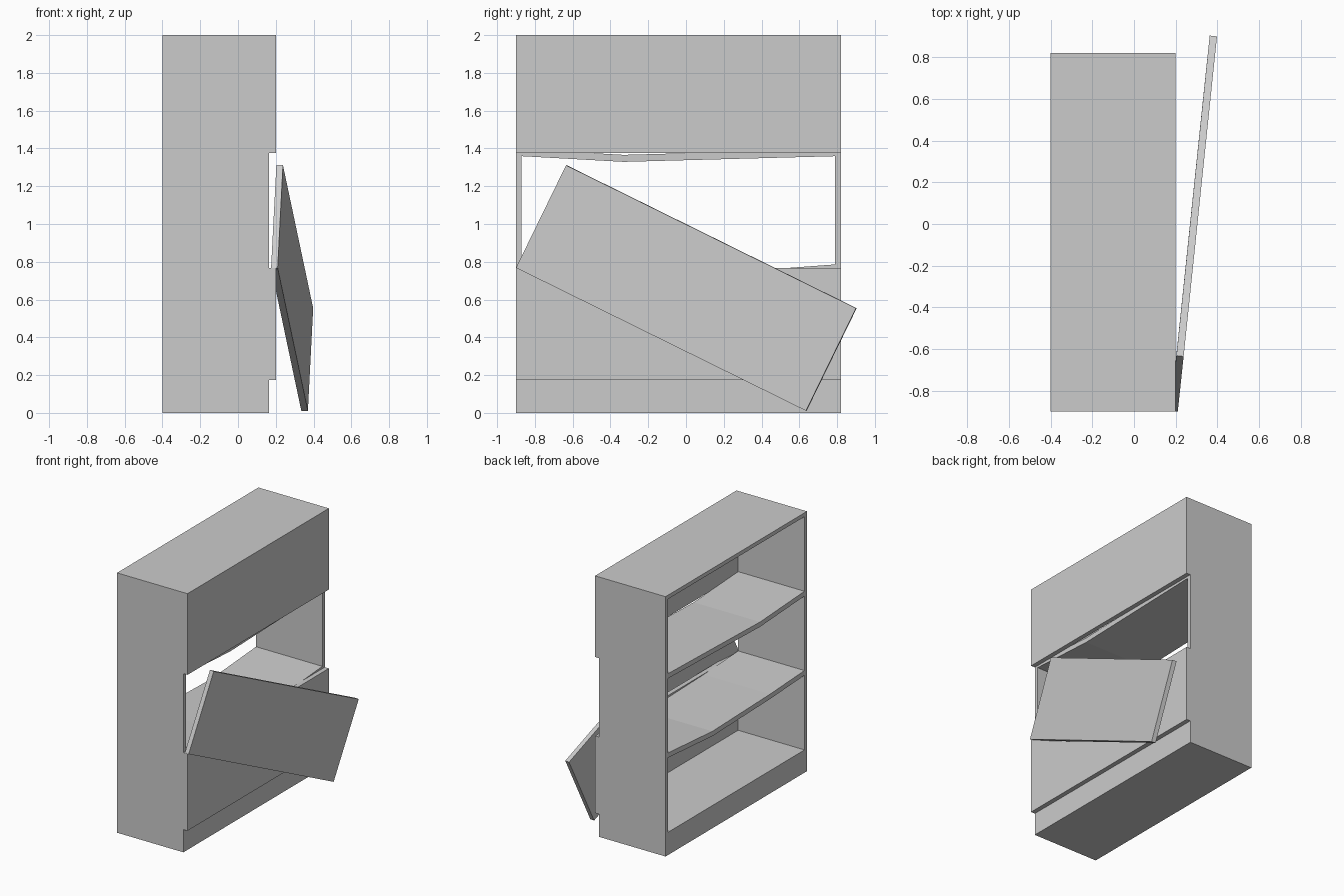
import bpy
import bmesh
from mathutils import Vector

cube = bpy.data.objects.get("Cube")
if cube:
    bpy.data.objects.remove(cube, do_unlink=True)

grey = bpy.data.materials.new("plain_grey")
grey.use_nodes = True
COLOUR = (0.6, 0.6, 0.6, 1)
grey.diffuse_color = COLOUR
grey.node_tree.nodes["Principled BSDF"].inputs["Base Color"].default_value = COLOUR


def prism(name, profile, offset):
    """Extrude a closed 3D profile along an offset."""
    bm = bmesh.new()
    face = bm.faces.new([bm.verts.new(p) for p in profile])
    result = bmesh.ops.extrude_face_region(bm, geom=[face], use_keep_orig=True)
    moved = [g for g in result["geom"] if isinstance(g, bmesh.types.BMVert)]
    bmesh.ops.translate(bm, verts=moved, vec=offset)
    bmesh.ops.recalc_face_normals(bm, faces=bm.faces)
    mesh = bpy.data.meshes.new(name)
    bm.to_mesh(mesh)
    bm.free()
    mesh.materials.append(grey)
    obj = bpy.data.objects.new(name, mesh)
    bpy.context.collection.objects.link(obj)
    return obj


def board(name, x, y, z):
    """Axis-aligned board from its three ranges."""
    profile = [(x[0], y[0], z[0]), (x[0], y[1], z[0]),
               (x[0], y[1], z[1]), (x[0], y[0], z[1])]
    return prism(name, profile, Vector((x[1] - x[0], 0, 0)))


FRONT, REAR, OUTER = -0.4, 0.165, 0.2
Y0, Y1 = -0.9, 0.82
WALL, SHELF = 0.03, 0.037
DEPTH = (FRONT, REAR)
INNER = (Y0 + WALL, Y1 - WALL)

# Carcass
board("side_wall_near", DEPTH, (Y0, INNER[0]), (0, 2))
board("side_wall_far", DEPTH, (INNER[1], Y1), (0, 2))
board("top_board", DEPTH, INNER, (2 - WALL, 2))
board("plinth", DEPTH, INNER, (0, 0.175))

# Back panels still attached
board("upper_back_panel", (REAR, OUTER), (Y0, Y1), (1.375, 2))
board("lower_back_panel", (REAR, OUTER), (Y0, Y1), (0.175, 0.768))


# Sagging shelves, each described by its top edge
def shelf(name, top):
    profile = [(FRONT, y, z) for y, z in top]
    profile += [(FRONT, y, z - SHELF) for y, z in reversed(top)]
    prism(name, profile, Vector((REAR - FRONT, 0, 0)))


shelf("upper_shelf", [(INNER[0], 1.396), (-0.33, 1.366), (INNER[1], 1.396)])
shelf("lower_shelf", [(INNER[0], 0.786), (-0.45, 0.764),
                      (0.25, 0.746), (INNER[1], 0.786)])

# Loose back panel, hanging from one corner
corner = Vector((0.21, -0.9, 0.768))
along = Vector((0.16, 1.535, -0.757))
up = Vector((0.028, 0.265, 0.543))
up -= along * (up.dot(along) / along.length_squared)
normal = along.cross(up).normalized()
prism("fallen_back_panel",
      [corner, corner + along, corner + along + up, corner + up],
      -normal * (OUTER - REAR))
